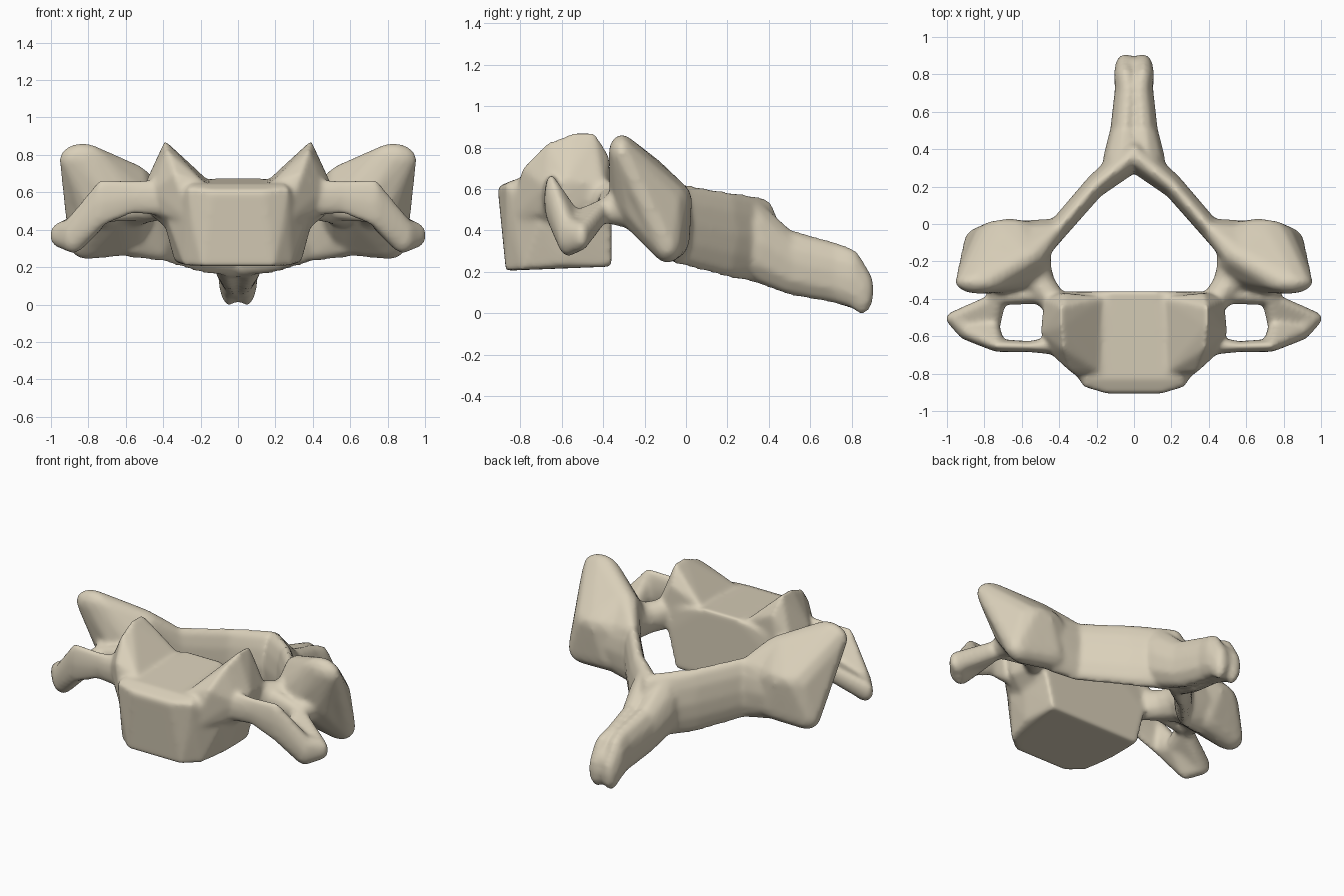
import bpy
import bmesh
from mathutils import Vector

if "Cube" in bpy.data.objects:
    bpy.data.objects.remove(bpy.data.objects["Cube"], do_unlink=True)

bone = bpy.data.materials.new("bone ivory")
bone.use_nodes = True
bone_colour = (0.70, 0.63, 0.49, 1)
bone.diffuse_color = bone_colour
bone.node_tree.nodes["Principled BSDF"].inputs["Base Color"].default_value = bone_colour

# All masses are gathered here, then fused into one continuous bone surface
sculpt = bmesh.new()

sphere = bmesh.new()
bmesh.ops.create_icosphere(sphere, subdivisions=2, radius=1)
ball = [vert.co.normalized() for vert in sphere.verts]
sphere.free()


def add_hull(points):
    """Add one closed convex mass around the points."""
    part = bmesh.new()
    for point in points:
        part.verts.new(point)
    result = bmesh.ops.convex_hull(part, input=part.verts[:])
    loose = {g for g in result["geom_interior"] + result["geom_unused"]
             if isinstance(g, bmesh.types.BMVert)}
    bmesh.ops.delete(part, geom=list(loose), context="VERTS")
    bmesh.ops.recalc_face_normals(part, faces=part.faces[:])
    copies = {vert: sculpt.verts.new(vert.co) for vert in part.verts}
    for face in part.faces:
        sculpt.faces.new([copies[vert] for vert in face.verts])
    part.free()


def flip(points):
    return [Vector((-p[0], p[1], p[2])) for p in points]


def add_pair(points):
    """Add a mass on the left and its mirror on the right."""
    add_hull(points)
    add_hull(flip(points))


def blob(station):
    """Points of an ellipsoid given as centre and three radii."""
    x, y, z, rx, ry, rz = station
    return [Vector((x + p.x * rx, y + p.y * ry, z + p.z * rz)) for p in ball]


def add_strand(stations):
    """Join successive ellipsoids into a limb, on both sides."""
    for start, end in zip(stations, stations[1:]):
        add_pair(blob(start) + blob(end))


def add_web(stations):
    """Span several ellipsoids with one mass, on both sides."""
    add_pair([point for station in stations for point in blob(station)])


# Vertebral body: lower rim, waist and upper rim
lower_rim = [(.19, -.87, .205), (.29, -.79, .21), (.34, -.60, .235), (.33, -.36, .225)]
waist = [(.25, -.86, .42), (.37, -.71, .43), (.39, -.56, .42), (.39, -.36, .46)]
upper_rim = [(.14, -.91, .61), (.27, -.87, .62), (.25, -.83, .645),
             (.12, -.36, .675), (.40, -.37, .60)]
body = lower_rim + waist + upper_rim
add_hull(body + flip(body))

# Hooked ridges rising from a shallow bowl on the upper face
ridge = [(.39, -.55, .875), (.39, -.44, .875), (.38, -.67, .825), (.34, -.79, .70),
         (.37, -.37, .76)]
bowl_edge = [(.17, -.80, .64), (.16, -.39, .665)]
flank = [(.50, -.58, .64), (.48, -.40, .62), (.46, -.68, .61)]
flank_root = [(.40, -.71, .48), (.48, -.57, .49), (.44, -.36, .48), (.34, -.60, .37),
              (.26, -.85, .45)]
add_pair(ridge + bowl_edge + flank + flank_root)

# Pedicle joining the body to the articular pillar
add_strand([(.41, -.44, .55, .07, .07, .10),
            (.51, -.32, .53, .09, .08, .10),
            (.60, -.20, .53, .15, .13, .13)])

# Articular pillar, leaning forward to its upper facet
facet = (.83, -.31, .775, .13, .065, .09)
neck = (.57, -.17, .665, .10, .07, .09)
core = (.67, -.19, .54, .24, .18, .15)
rear_rim = (.67, -.06, .55, .18, .09, .09)
outer_foot = (.81, -.09, .33, .10, .075, .09)
inner_foot = (.60, -.06, .36, .12, .08, .10)
add_web([facet, neck, core])
add_web([facet, neck, rear_rim])
add_web([facet, rear_rim, outer_foot, inner_foot])
add_web([core, outer_foot, inner_foot])

# Transverse process: front bar, rear bar and the gutter between them
front_root = (.42, -.65, .57, .06, .05, .10)
front_mid = (.56, -.655, .575, .04, .03, .09)
front_knob = (.73, -.65, .545, .045, .035, .13)
front_end = (.88, -.57, .37, .07, .055, .10)
rear_root = (.52, -.37, .53, .06, .06, .08)
rear_mid = (.73, -.40, .495, .05, .035, .06)
rear_end = (.95, -.505, .37, .06, .04, .07)
gutter = (.77, -.56, .43, .05, .08, .05)
add_strand([front_root, front_mid, front_knob])
add_web([front_knob, front_end, gutter])
add_strand([rear_root, rear_mid, rear_end])
add_web([rear_mid, rear_end, gutter])
add_web([front_end, rear_end, gutter])
add_strand([rear_mid, (.70, -.24, .52, .12, .10, .12)])

# Lamina arching behind the canal, rising outward into the pillar
lamina_root = (.58, -.07, .44, .13, .09, .19)
lamina_bend = (.41, -.03, .43, .055, .06, .20)
add_strand([lamina_root, lamina_bend,
            (.21, .20, .38, .055, .065, .21),
            (.00, .37, .35, .08, .085, .21)])
add_web([neck, lamina_root, lamina_bend])

# Spinous process tapering to a faintly notched tip
add_strand([(.06, .34, .345, .11, .08, .20),
            (.045, .50, .245, .085, .06, .16),
            (.03, .72, .195, .075, .06, .15),
            (.045, .80, .17, .065, .06, .145),
            (.045, .85, .11, .055, .06, .12)])
add_hull(blob((0, .74, .18, .07, .06, .14)) + blob((0, .85, .12, .07, .05, .11)))

mesh = bpy.data.meshes.new("vertebra")
sculpt.to_mesh(mesh)
sculpt.free()
vertebra = bpy.data.objects.new("vertebra", mesh)
bpy.context.collection.objects.link(vertebra)
bpy.ops.object.select_all(action="DESELECT")
vertebra.select_set(True)
bpy.context.view_layer.objects.active = vertebra

# Fuse the masses and soften the joins
fuse = vertebra.modifiers.new("fuse", "REMESH")
fuse.mode = "VOXEL"
fuse.voxel_size = 0.014
soften = vertebra.modifiers.new("soften", "SMOOTH")
soften.factor = 0.5
soften.iterations = 10
for name in ("fuse", "soften"):
    bpy.ops.object.modifier_apply(modifier=name)

vertebra.data.materials.clear()
vertebra.data.materials.append(bone)
bpy.ops.object.shade_smooth()
